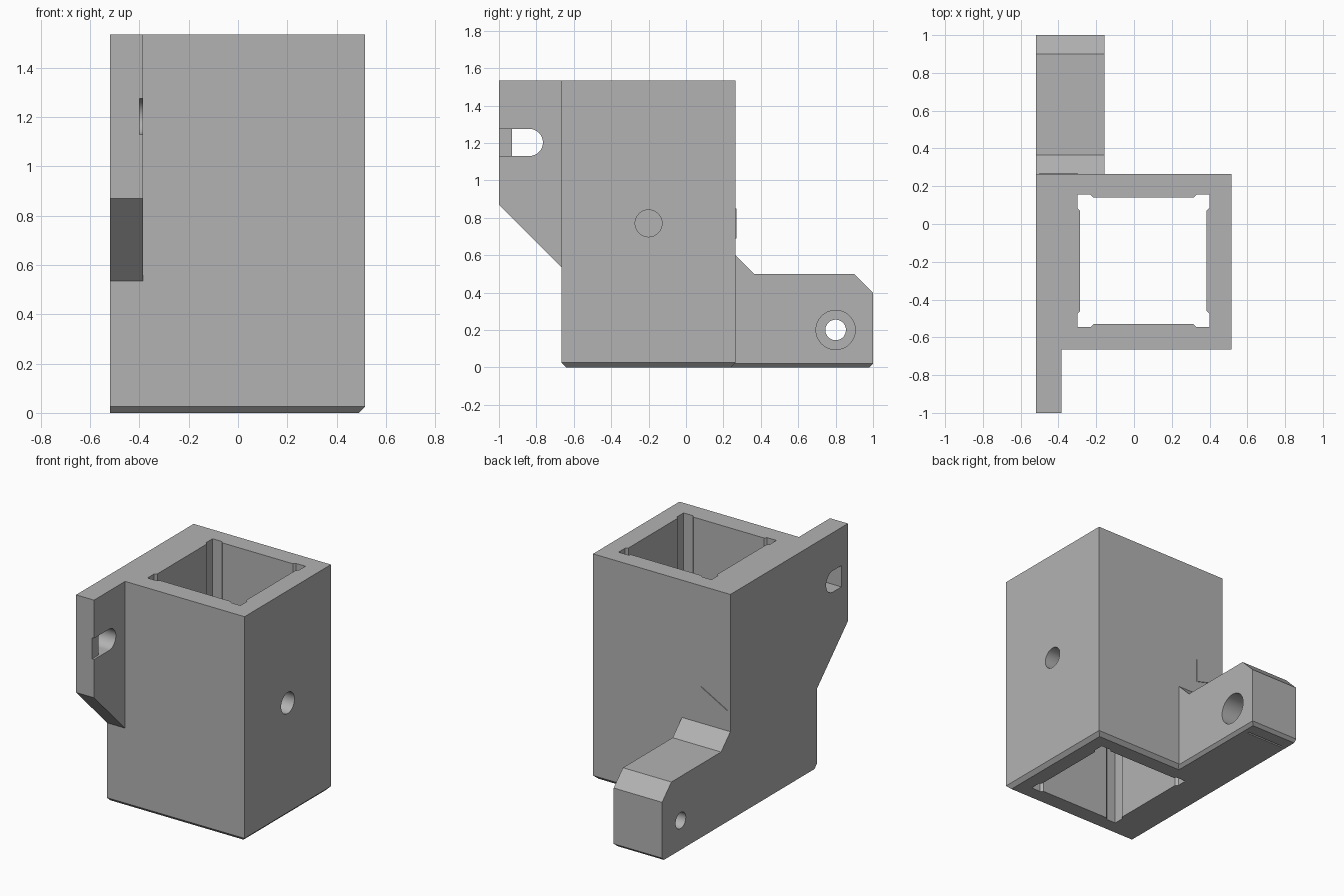
import bpy, bmesh
from math import pi, sin, cos
from mathutils import Vector

old = bpy.data.objects.get("Cube")
if old:
    bpy.data.objects.remove(old, do_unlink=True)

grey = bpy.data.materials.new("matte grey")
grey.use_nodes = True
grey.diffuse_color = (0.45, 0.45, 0.45, 1)
grey.node_tree.nodes["Principled BSDF"].inputs["Base Color"].default_value = (0.45, 0.45, 0.45, 1)

X_SIDE, TOP = -0.52, 1.535   # flush mounting side and overall height


def prism(name, outline, axis, lo, hi, chamfer=0):
    """Extrude a 2D outline along an axis: (y, z) for x, (x, z) for y, (x, y) for z."""
    place = {"x": lambda a, b, c: (c, a, b),
             "y": lambda a, b, c: (a, c, b),
             "z": lambda a, b, c: (a, b, c)}[axis]
    bm = bmesh.new()
    base = bm.faces.new([bm.verts.new(place(a, b, lo)) for a, b in outline])
    grown = bmesh.ops.extrude_face_region(bm, geom=[base])["geom"]
    moved = [v for v in grown if isinstance(v, bmesh.types.BMVert)]
    bmesh.ops.translate(bm, verts=moved, vec=Vector(place(0, 0, hi - lo)))
    bmesh.ops.recalc_face_normals(bm, faces=bm.faces)
    if chamfer:
        # Bevel the foot edges, leaving the flush side square
        foot = [e for e in bm.edges if all(abs(v.co.z) < 1e-5 for v in e.verts)
                and not all(abs(v.co.x - X_SIDE) < 1e-5 for v in e.verts)]
        bmesh.ops.bevel(bm, geom=foot, offset=chamfer, segments=1, affect="EDGES")
    mesh = bpy.data.meshes.new(name)
    bm.to_mesh(mesh)
    bm.free()
    mesh.materials.append(grey)
    obj = bpy.data.objects.new(name, mesh)
    bpy.context.collection.objects.link(obj)
    return obj


def rect(a0, a1, b0, b1):
    return [(a0, b0), (a1, b0), (a1, b1), (a0, b1)]


def arc(ca, cb, r, start=0, sweep=2 * pi, n=48, closed=True):
    count = n if closed else n + 1
    return [(ca + r * cos(start + sweep * i / n), cb + r * sin(start + sweep * i / n))
            for i in range(count)]


def combine(target, tool, operation):
    """Apply a boolean and discard the tool."""
    tool.hide_render = True
    mod = target.modifiers.new(tool.name, "BOOLEAN")
    mod.object, mod.operation, mod.solver = tool, operation, "EXACT"
    bpy.context.view_layer.objects.active = target
    bpy.ops.object.modifier_apply(modifier=mod.name)
    bpy.data.objects.remove(tool, do_unlink=True)


# Square sleeve
bracket = prism("sleeve_bracket", rect(X_SIDE, 0.515, -0.665, 0.265), "z", 0, TOP, 0.025)

# Rear arm with gusset and sloped end
arm_outline = [(0.2, 0), (1, 0), (1, 0.4), (0.9, 0.5), (0.365, 0.5), (0.265, 0.6), (0.2, 0.6)]
combine(bracket, prism("rear_arm", arm_outline, "x", X_SIDE, -0.155, 0.02), "UNION")

# Front flange with sloped underside
flange_outline = [(-1, 0.87), (-0.665, 0.535), (-0.6, 0.535), (-0.6, TOP), (-1, TOP)]
combine(bracket, prism("front_flange", flange_outline, "x", X_SIDE, -0.385), "UNION")

# Thin triangular plate on the back wall
combine(bracket, prism("back_plate", [(-0.3, 0.85), (-0.3, 0.69), (-0.5, 0.74)],
                       "y", 0.25, 0.27), "UNION")

# Square bore with relieved corners
corner = [(0.335, 0.265), (0.35, 0.28), (0.35, 0.35), (0.28, 0.35), (0.265, 0.335)]
bore, turn = [], corner
for quarter in range(4):
    bore += [(0.05 + a, -0.195 + b) for a, b in turn]
    turn = [(-b, a) for a, b in turn]
combine(bracket, prism("bore", bore, "z", -0.1, TOP + 0.1), "DIFFERENCE")

# Side wall screw hole
combine(bracket, prism("side_hole", arc(-0.2, 0.77, 0.072), "x", 0.2, 0.6), "DIFFERENCE")

# Arm hole and counterbore
combine(bracket, prism("arm_hole", arc(0.8, 0.2, 0.055), "x", -0.6, 0), "DIFFERENCE")
combine(bracket, prism("counterbore", arc(0.8, 0.2, 0.105), "x", -0.36, 0), "DIFFERENCE")

# Narrow slit under the arm
combine(bracket, prism("slit", rect(-0.49, -0.21, 0.885, 0.897), "z", -0.1, 0.015), "DIFFERENCE")

# Flange slot with one round end, and its shallow open lead-in
MID, R = 1.2025, 0.0725
round_end = arc(-0.8375, MID, R, -pi / 2, pi, 24, False)
for name, y_start, x_start in (("slot", -0.93, -0.6), ("slot_lead_in", -1.1, -0.4)):
    outline = [(y_start, MID - R)] + round_end + [(y_start, MID + R)]
    combine(bracket, prism(name, outline, "x", x_start, -0.3), "DIFFERENCE")

# Smooth hole walls, sharp edges elsewhere
bpy.ops.object.select_all(action="DESELECT")
bracket.select_set(True)
bpy.context.view_layer.objects.active = bracket
bpy.ops.object.shade_smooth_by_angle(angle=0.5)
